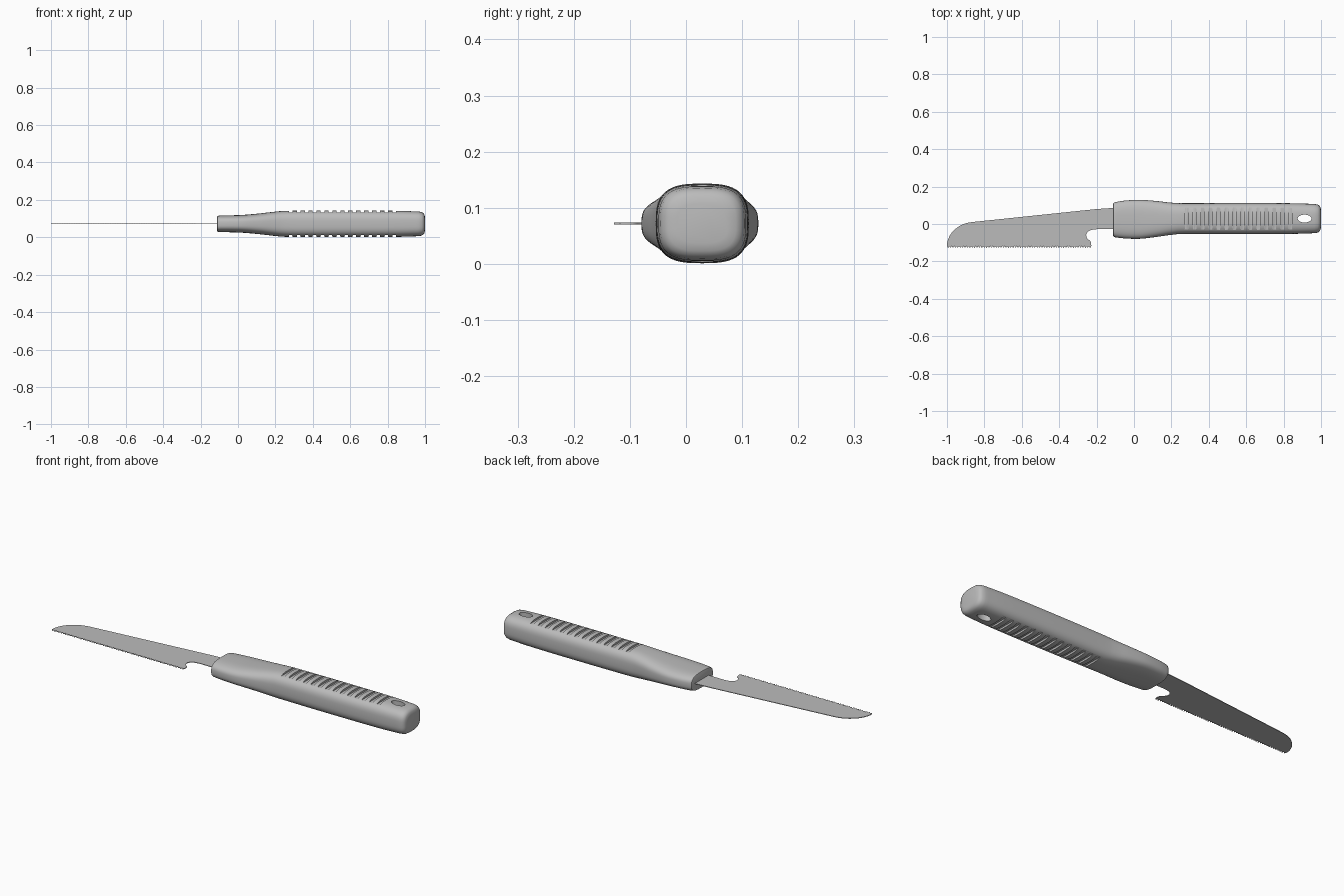
import bpy, bmesh, math

cube = bpy.data.objects.get("Cube")
if cube:
    bpy.data.objects.remove(cube, do_unlink=True)

MID_Z = 0.072


def material(name, colour):
    m = bpy.data.materials.new(name)
    m.use_nodes = True
    m.diffuse_color = colour
    m.node_tree.nodes["Principled BSDF"].inputs["Base Color"].default_value = colour
    return m


grey = material("plain grey", (0.5, 0.5, 0.5, 1))


def make_object(name, bm):
    bmesh.ops.recalc_face_normals(bm, faces=bm.faces)
    mesh = bpy.data.meshes.new(name)
    bm.to_mesh(mesh)
    bm.free()
    ob = bpy.data.objects.new(name, mesh)
    bpy.context.collection.objects.link(ob)
    mesh.materials.append(grey)
    return ob


def add_prism(bm, outline, z0, z1):
    """Extrude a flat outline between two heights."""
    face = bm.faces.new([bm.verts.new((x, y, z0)) for x, y in outline])
    top = bmesh.ops.extrude_face_region(bm, geom=[face])["geom"]
    bmesh.ops.translate(bm, vec=(0, 0, z1 - z0),
                        verts=[v for v in top if isinstance(v, bmesh.types.BMVert)])


def catmull(a, b, c, d, t):
    return tuple(0.5 * (2 * q + (r - p) * t + (2 * p - 5 * q + 4 * r - s) * t * t
                        + (3 * q - p - 3 * r + s) * t ** 3)
                 for p, q, r, s in zip(a, b, c, d))


def smooth_path(points, steps):
    out = []
    for i in range(len(points) - 1):
        quad = [points[min(max(i + k, 0), len(points) - 1)] for k in (-1, 0, 1, 2)]
        out += [catmull(*quad, s / steps) for s in range(steps)]
    return out + [points[-1]]


# Handle stations: x, centre y, half width, half height
body = smooth_path([
    (-0.10, 0.023, 0.094, 0.044), (-0.05, 0.024, 0.101, 0.045),
    (0.03, 0.025, 0.104, 0.048), (0.12, 0.027, 0.096, 0.056),
    (0.20, 0.028, 0.086, 0.065), (0.28, 0.029, 0.082, 0.070),
    (0.55, 0.029, 0.083, 0.071), (0.83, 0.029, 0.082, 0.070),
    (0.965, 0.029, 0.078, 0.066)], 5)
front = [(-0.112, 0.023, 0.084, 0.038), (-0.110, 0.023, 0.089, 0.042)]
butt = [(0.982, 0.029, 0.075, 0.063), (0.992, 0.029, 0.069, 0.057),
        (0.997, 0.029, 0.060, 0.049), (1.0, 0.029, 0.045, 0.035)]
SIDES, POWER = 56, 2 / 3.0


def soft(v):
    return math.copysign(abs(v) ** POWER, v)


bm = bmesh.new()
rings = []
for x, cy, hw, hh in front + body + butt:
    angles = [2 * math.pi * i / SIDES for i in range(SIDES)]
    rings.append([bm.verts.new((x, cy + hw * soft(math.cos(a)), MID_Z + hh * soft(math.sin(a))))
                  for a in angles])
for r0, r1 in zip(rings, rings[1:]):
    for i in range(SIDES):
        j = (i + 1) % SIDES
        bm.faces.new((r0[i], r0[j], r1[j], r1[i]))
bm.faces.new(rings[0])
bm.faces.new(rings[-1])
handle = make_object("handle", bm)

# Cutters: grip grooves above and below, and the hanging hole
bm = bmesh.new()
GROOVES, PITCH, RADIUS = 14, 0.0427, 0.0095
for g in range(GROOVES):
    cx = 0.281 + g * PITCH
    slot = []
    for i in range(18):
        a = math.pi * (i if i < 9 else i - 1) / 8
        end = 0.053 if i < 9 else -0.053
        slot.append((cx + RADIUS * math.cos(a), 0.029 + end + RADIUS * math.sin(a)))
    for side in (-1, 1):
        add_prism(bm, slot, MID_Z + side * 0.0605, MID_Z + side * 0.12)
hole = [(0.912 + 0.037 * math.cos(a), 0.029 + 0.021 * math.sin(a))
        for a in (2 * math.pi * i / 32 for i in range(32))]
add_prism(bm, hole, -0.1, 0.25)
cutter = make_object("grip_cutter", bm)
cutter.hide_render = True

cut = handle.modifiers.new("grip cuts", "BOOLEAN")
cut.operation = "DIFFERENCE"
cut.solver = "EXACT"
cut.object = cutter
bpy.ops.object.select_all(action="DESELECT")
bpy.context.view_layer.objects.active = handle
handle.select_set(True)
bpy.ops.object.modifier_apply(modifier=cut.name)
bpy.data.objects.remove(cutter, do_unlink=True)
bpy.ops.object.shade_smooth_by_angle(angle=math.radians(35))

# Blade: curved tip and spine, notched heel, fine teeth along the lower edge
tip = smooth_path([(-1.0, -0.118), (-0.996, -0.088), (-0.975, -0.047), (-0.935, -0.012),
                   (-0.89, 0.006), (-0.84, 0.013)], 5)
spine = [(-0.2, 0.080), (-0.11, 0.086), (-0.03, 0.086), (-0.03, -0.028)]
heel = smooth_path([(-0.20, -0.028), (-0.235, -0.034), (-0.255, -0.055), (-0.249, -0.078),
                    (-0.232, -0.094), (-0.228, -0.118)], 5)
TEETH = 60
step = (1.0 - 0.228) / TEETH
teeth = []
for i in range(TEETH):
    x = -0.228 - i * step
    teeth.append((x - step / 2, -0.128))
    if i < TEETH - 1:
        teeth.append((x - step, -0.118))
bm = bmesh.new()
add_prism(bm, tip + spine + heel + teeth, MID_Z - 0.0015, MID_Z + 0.0015)
make_object("blade", bm)
